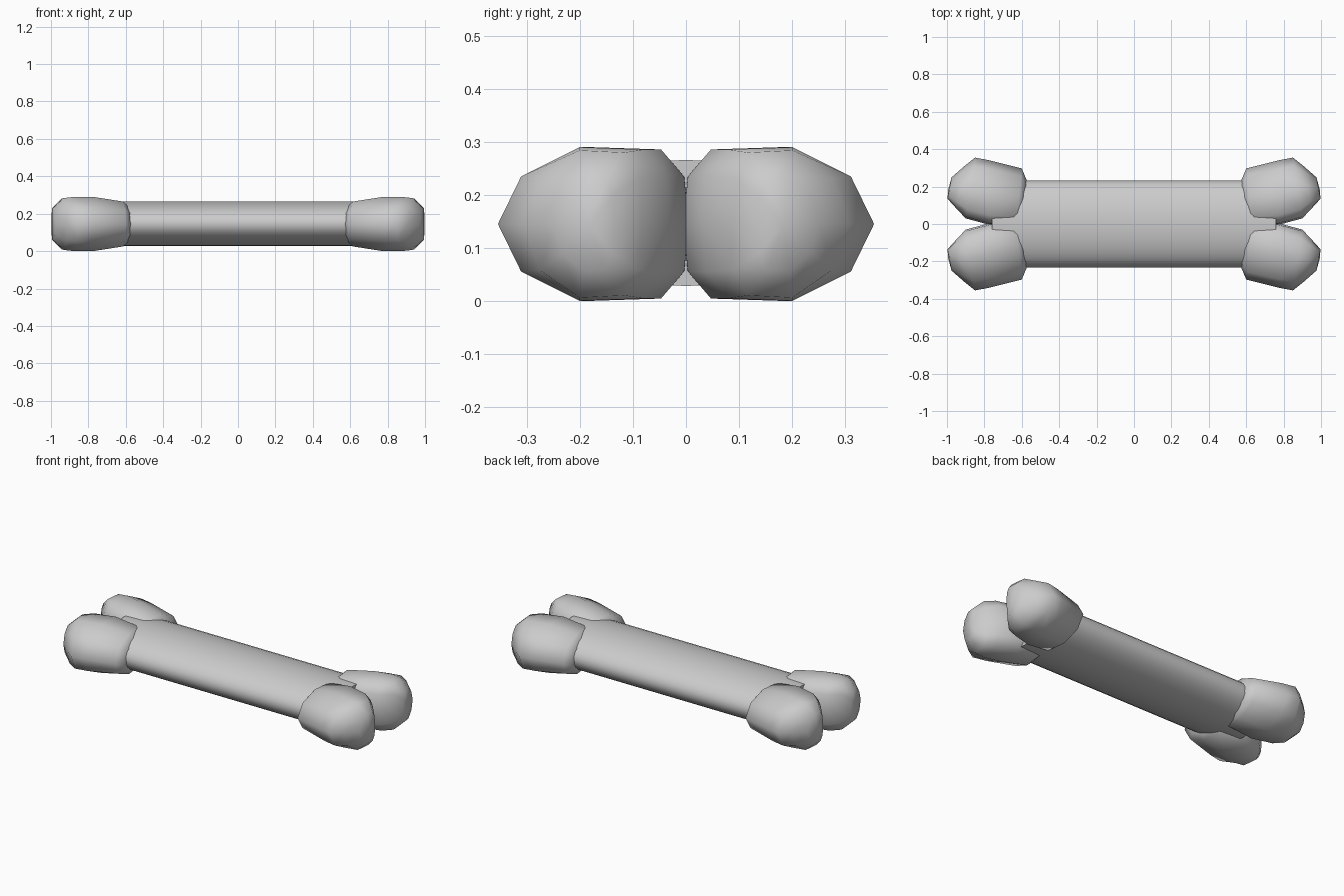
import bpy, bmesh, math
from mathutils import Vector

if "Cube" in bpy.data.objects:
    bpy.data.objects.remove(bpy.data.objects["Cube"])

ZC = 0.145

def finish(bm, name):
    bmesh.ops.recalc_face_normals(bm, faces=bm.faces)
    me = bpy.data.meshes.new(name)
    bm.to_mesh(me)
    bm.free()
    for p in me.polygons:
        p.use_smooth = len(p.vertices) <= 4
    ob = bpy.data.objects.new(name, me)
    bpy.context.collection.objects.link(ob)
    return ob

def loft(bm, rings):
    rings = [[bm.verts.new(p) for p in r] for r in rings]
    for a, b in zip(rings, rings[1:]):
        n = len(a)
        for i in range(n):
            bm.faces.new((a[i], a[(i + 1) % n], b[(i + 1) % n], b[i]))
    return rings

# Shaft: long cylinder with an oval cross-section
bm = bmesh.new()
N = 32
oval = [(0.232 * math.cos(2 * math.pi * i / N), ZC + 0.002 + 0.119 * math.sin(2 * math.pi * i / N))
        for i in range(N)]
rings = loft(bm, [[(x, y, z) for y, z in oval] for x in (-0.76, 0.76)])
for r in rings:
    bm.faces.new(r)
finish(bm, "shaft")

# Knobs: sections given by inner and outer edge in plan, plus half height
SECTIONS = [((0.60, 0.02), (0.57, 0.225), 0.09),
            ((0.63, -0.01), (0.60, 0.297), 0.120),
            ((0.77, -0.005), (0.78, 0.342), 0.145),
            ((0.90, 0.03), (0.85, 0.355), 0.145),
            ((0.95, 0.083), (0.91, 0.307), 0.139),
            ((0.997, 0.135), (0.975, 0.25), 0.088)]
# Half of the section outline: across (-1 inner, 1 outer), up
HALF = [(1, 0), (0.73, 0.62), (0.05, 1), (-0.7, 0.97), (-0.95, 0.62), (-1, 0)]
OUTLINE = HALF + [(u, -v) for u, v in reversed(HALF[1:-1])]

def knob(sx, sy, name):
    bm = bmesh.new()
    rings = []
    for a, b, h in SECTIONS:
        a, b = Vector(a), Vector(b)
        ring = []
        for u, v in OUTLINE:
            p = a.lerp(b, (u + 1) / 2)
            ring.append((sx * p.x, sy * p.y, ZC + v * h))
        rings.append(ring)
    rings = loft(bm, rings)
    # close both ends with a fan
    for r, push in ((rings[0], 0), (rings[-1], 0.006)):
        c = sum((v.co for v in r), Vector()) / len(r)
        c.x += sx * push
        tip = bm.verts.new(c)
        for i in range(len(r)):
            bm.faces.new((r[i], r[(i + 1) % len(r)], tip))
    finish(bm, name)

for sx, end in ((-1, "left"), (1, "right")):
    for sy, side in ((-1, "front"), (1, "back")):
        knob(sx, sy, f"{end}_{side}_knob")
